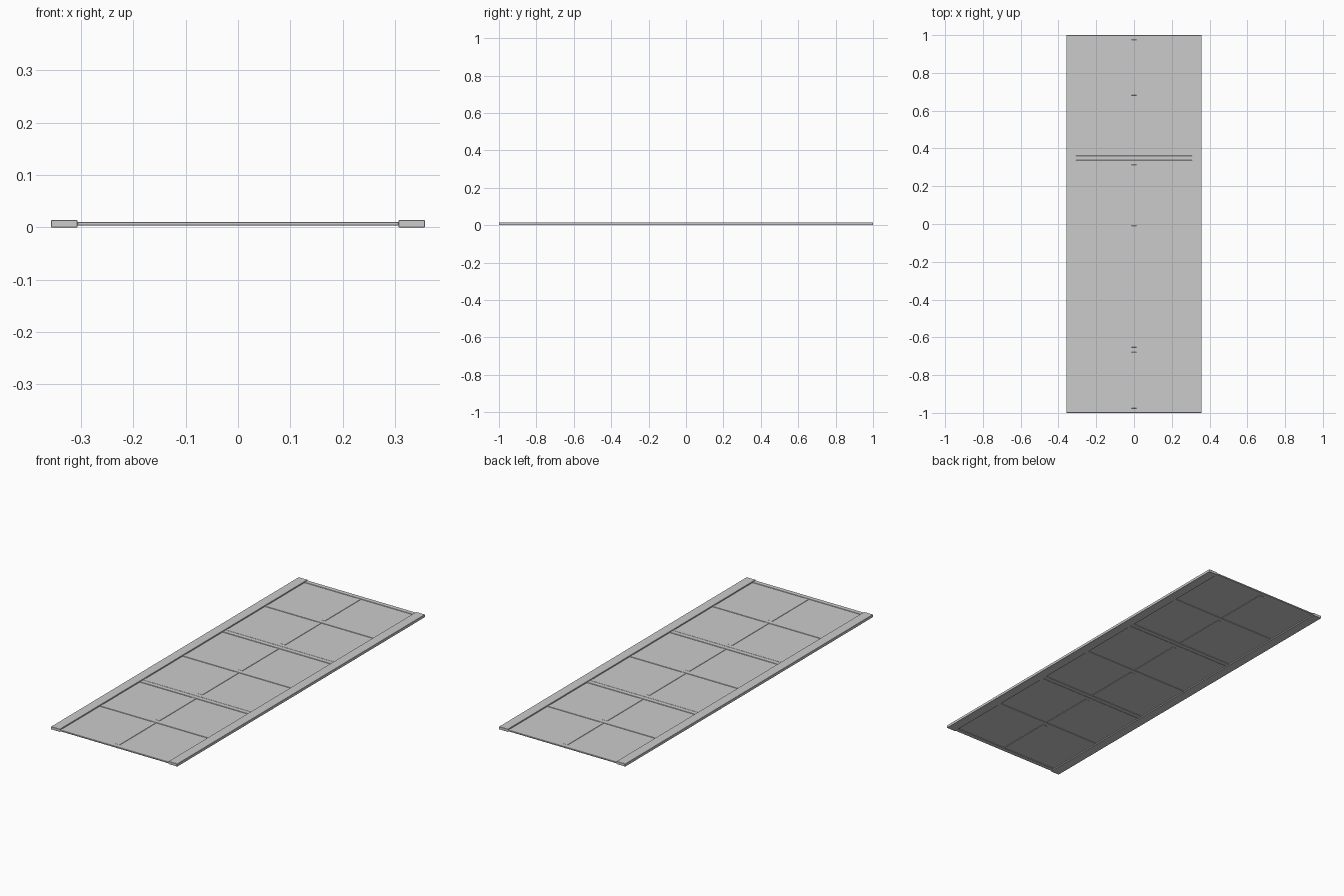
import bpy

if "Cube" in bpy.data.objects:
    bpy.data.objects.remove(bpy.data.objects["Cube"])

RAIL_IN, RAIL_OUT = 0.307, 0.357      # side rail inner / outer x
Z_BOT, Z_TOP, RAIL_TOP = 0.0035, 0.0105, 0.014


def box(name, x, y, z, bevel=0.0):
    """Box from (min, max) pairs, optionally with chamfered edges."""
    bpy.ops.mesh.primitive_cube_add(
        size=1, location=[(a + b) / 2 for a, b in (x, y, z)])
    ob = bpy.context.object
    ob.name = name
    ob.scale = [b - a for a, b in (x, y, z)]
    bpy.ops.object.transform_apply(location=False, rotation=False, scale=True)
    if bevel:
        mod = ob.modifiers.new("edge", 'BEVEL')
        mod.width = bevel
        mod.segments = 1
    return ob


# Long side rails
for side, name in ((-1, "left_rail"), (1, "right_rail")):
    xs = sorted((side * RAIL_IN, side * RAIL_OUT))
    box(name, xs, (-1, 1), (0, RAIL_TOP), 0.0008)

# Three sashes: two end bars, a middle bar, a split mullion and a pane
sashes = ((-1.0, -0.331), (-0.331, 0.338), (0.338, 1.0))
END, MID, MULLION = 0.024, 0.0125, 0.013
for i, (y0, y1) in enumerate(sashes, 1):
    mid = (y0 + y1) / 2
    bars = {"lower_bar": (y0, y0 + END),
            "middle_bar": (mid - MID, mid + MID),
            "upper_bar": (y1 - END, y1)}
    for part, span in bars.items():
        box(f"sash_{i}_{part}", (-RAIL_IN, RAIL_IN), span, (Z_BOT, Z_TOP), 0.001)
    for part, span in (("lower_mullion", (y0 + END, mid - MID)),
                       ("upper_mullion", (mid + MID, y1 - END))):
        box(f"sash_{i}_{part}", (-MULLION, MULLION), span,
            (Z_BOT + 0.0005, Z_TOP - 0.0005), 0.001)
    box(f"sash_{i}_pane", (-RAIL_IN, RAIL_IN), (y0 + END / 2, y1 - END / 2),
        (0.006, 0.008))
